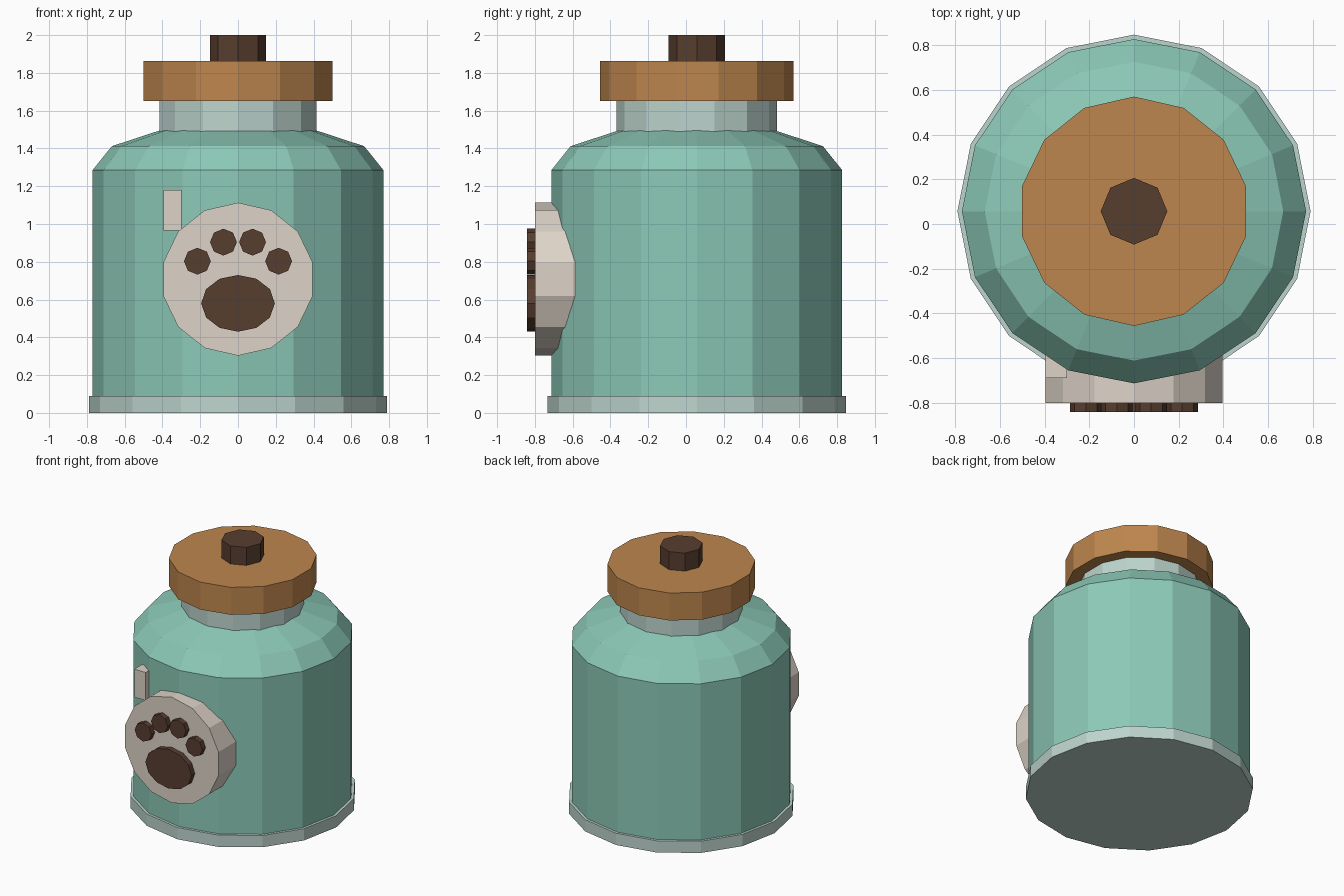
import bpy, bmesh, math
from mathutils import Matrix, Vector

if "Cube" in bpy.data.objects:
    bpy.data.objects.remove(bpy.data.objects["Cube"])


def srgb(r, g, b):
    def lin(c):
        c /= 255
        return c / 12.92 if c <= 0.04045 else ((c + 0.055) / 1.055) ** 2.4
    return (lin(r), lin(g), lin(b), 1)


def material(name, rgb):
    m = bpy.data.materials.new(name)
    m.diffuse_color = srgb(*rgb)
    m.use_nodes = True
    m.node_tree.nodes["Principled BSDF"].inputs["Base Color"].default_value = m.diffuse_color
    return m


teal = material("teal glaze", (140, 201, 183))
pale = material("pale grey green", (189, 212, 205))
wood = material("warm wood", (190, 134, 78))
brown = material("dark brown", (87, 61, 47))
cream = material("cream", (221, 211, 200))

CY = 0.057  # jar axis in y


def finish(name, bm, mat):
    bmesh.ops.recalc_face_normals(bm, faces=bm.faces)
    me = bpy.data.meshes.new(name)
    bm.to_mesh(me)
    bm.free()
    me.materials.append(mat)
    ob = bpy.data.objects.new(name, me)
    bpy.context.collection.objects.link(ob)
    return ob


def lathe(name, profile, sides, mat):
    """Closed turned solid from (radius, z) points, one corner towards +y."""
    bm = bmesh.new()
    rings = []
    for r, z in profile:
        ring = []
        for i in range(sides):
            a = math.pi / 2 + math.tau * i / sides
            ring.append(bm.verts.new((r * math.cos(a), CY + r * math.sin(a), z)))
        rings.append(ring)
    for lo, hi in zip(rings, rings[1:]):
        for i in range(sides):
            j = (i + 1) % sides
            bm.faces.new((lo[i], lo[j], hi[j], hi[i]))
    bm.faces.new(rings[0])
    bm.faces.new(rings[-1])
    return finish(name, bm, mat)


def front_disc(name, x, z, rx, rz, y_front, y_back, sides, mat):
    """Flat prism facing -y, one corner pointing up."""
    bm = bmesh.new()
    rings = [[bm.verts.new((x + rx * math.sin(math.tau * i / sides), y,
                            z + rz * math.cos(math.tau * i / sides)))
              for i in range(sides)] for y in (y_front, y_back)]
    for i in range(sides):
        j = (i + 1) % sides
        bm.faces.new((rings[0][i], rings[0][j], rings[1][j], rings[1][i]))
    for ring in rings:
        bm.faces.new(ring)
    return finish(name, bm, mat)


# Jar: foot, body with sloped shoulder, neck, lid and knob
lathe("foot_rim", [(0.79, 0), (0.79, 0.09)], 16, pale)
lathe("jar_body", [(0.77, 0.05), (0.77, 1.285), (0.668, 1.412), (0.40, 1.5)], 16, teal)
lathe("neck", [(0.425, 1.44), (0.425, 1.66)], 14, pale)
lathe("lid", [(0.513, 1.652), (0.513, 1.862)], 14, wood)
lathe("lid_knob", [(0.149, 1.84), (0.149, 2.0)], 8, brown)

# Badge on the front with the paw print
front_disc("badge", 0, 0.708, 0.405, 0.405, -0.80, -0.55, 14, cream)
front_disc("paw_pad", 0, 0.58, 0.195, 0.15, -0.841, -0.79, 12, brown)
for side, s in (("left", -1), ("right", 1)):
    front_disc("outer_toe_" + side, s * 0.215, 0.803, 0.071, 0.071, -0.841, -0.79, 8, brown)
    front_disc("inner_toe_" + side, s * 0.077, 0.904, 0.071, 0.071, -0.841, -0.79, 8, brown)

# Small tag beside the badge
bm = bmesh.new()
bmesh.ops.create_cube(bm, size=1, matrix=Matrix.Translation(Vector((-0.347, -0.62, 1.073)))
                      @ Matrix.Diagonal((0.096, 0.14, 0.214, 1)))
finish("tag", bm, cream)
